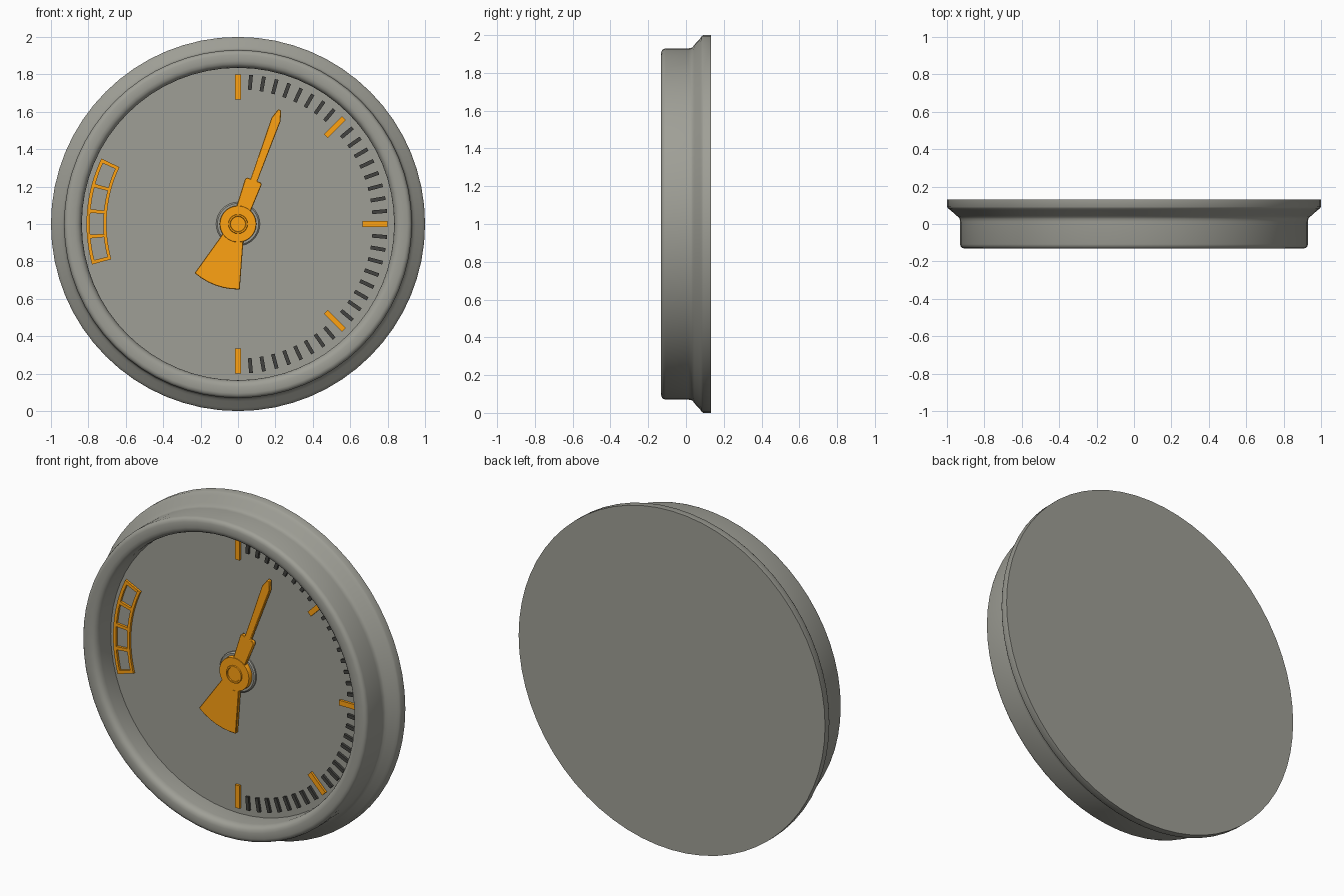
import bpy, bmesh, math
from math import sin, cos, radians, pi

if "Cube" in bpy.data.objects:
    bpy.data.objects.remove(bpy.data.objects["Cube"])

CZ = 1.0  # height of the gauge axis


def material(name, colour):
    m = bpy.data.materials.new(name)
    m.diffuse_color = colour
    m.use_nodes = True
    m.node_tree.nodes["Principled BSDF"].inputs["Base Color"].default_value = m.diffuse_color
    return m


ORANGE = material("orange", (1.0, 0.36, 0.006, 1))
DARK = material("dark_grey", (0.055, 0.055, 0.05, 1))
GREY = material("warm_grey", (0.345, 0.345, 0.305, 1))


def finish(name, bm, mat=None, angle=40):
    bmesh.ops.recalc_face_normals(bm, faces=bm.faces)
    me = bpy.data.meshes.new(name)
    bm.to_mesh(me)
    bm.free()
    ob = bpy.data.objects.new(name, me)
    bpy.context.collection.objects.link(ob)
    if mat:
        me.materials.append(mat)
    bpy.ops.object.select_all(action='DESELECT')
    ob.select_set(True)
    bpy.context.view_layer.objects.active = ob
    bpy.ops.object.shade_smooth_by_angle(angle=radians(angle))
    return ob


def lathe(name, profile, segs, mat=None):
    """Spin (radius, y) points around the gauge axis; the two ends at radius 0 become flat caps."""
    bm = bmesh.new()
    rings = [[bm.verts.new((r * sin(2 * pi * i / segs), y, CZ + r * cos(2 * pi * i / segs)))
              for i in range(segs)] for r, y in profile if r > 0]
    bm.faces.new(rings[0])
    bm.faces.new(rings[-1])
    for a, b in zip(rings, rings[1:]):
        for i in range(segs):
            j = (i + 1) % segs
            bm.faces.new((a[i], a[j], b[j], b[i]))
    return finish(name, bm, mat)


def turn(u, v, deg):
    """Point u across, v outward, turned clockwise from the top of the dial."""
    a = radians(deg)
    return (u * cos(a) + v * sin(a), CZ - u * sin(a) + v * cos(a))


def prism(bm, pts, y0, y1):
    front = [bm.verts.new((x, y0, z)) for x, z in pts]
    back = [bm.verts.new((x, y1, z)) for x, z in pts]
    bm.faces.new(front)
    bm.faces.new(back[::-1])
    n = len(pts)
    for i in range(n):
        j = (i + 1) % n
        bm.faces.new((front[i], front[j], back[j], back[i]))


def bar(bm, deg, r0, r1, width, y0=-0.008, y1=0.01):
    h = width / 2
    prism(bm, [turn(u, v, deg) for u, v in ((-h, r0), (h, r0), (h, r1), (-h, r1))], y0, y1)


def arc(bm, r0, r1, a0, a1, steps=16):
    angles = [a0 + (a1 - a0) * i / steps for i in range(steps + 1)]
    pts = [turn(0, r1, a) for a in angles] + [turn(0, r0, a) for a in reversed(angles)]
    prism(bm, pts, -0.008, 0.01)


# Housing: back flange, side wall, rounded bezel and recessed dial
lathe("housing", [
    (1.0, 0.132), (1.0, 0.092), (0.994, 0.083), (0.982, 0.075), (0.95, 0.045),
    (0.938, 0.037), (0.932, 0.027), (0.93, 0.012),
    (0.93, -0.108), (0.926, -0.12), (0.918, -0.128), (0.905, -0.132), (0.872, -0.132),
    (0.856, -0.128), (0.845, -0.119), (0.838, -0.106), (0.835, -0.09), (0.835, 0.006)],
    64, GREY)

# Scale marks
bm = bmesh.new()
for k in range(5):
    bar(bm, 45 * k, 0.665, 0.80, 0.03)
finish("major_ticks", bm, ORANGE)

bm = bmesh.new()
for k in range(37):
    if k % 9:
        bar(bm, 5 * k, 0.72, 0.80, 0.02)
finish("minor_ticks", bm, DARK)

# Ladder-shaped zone marker on the left
bm = bmesh.new()
A0, A1 = 254.5, 295.6
arc(bm, 0.792, 0.81, A0, A1)
arc(bm, 0.703, 0.72, A0, A1)
for k in range(5):
    a = A0 + 0.7 + (A1 - A0 - 1.4) * k / 4
    arc(bm, 0.72, 0.792, a - 0.7, a + 0.7, 1)
finish("zone_marker", bm, ORANGE)

# Pivot between the dial and the needle
lathe("pivot", [(0.117, 0.01), (0.117, -0.002), (0.11, -0.008)], 32, GREY)

# Needle: stepped pointer, mirrored, with a fan-shaped tail
side = [(0.008, 0.65), (0.026, 0.595), (0.019, 0.25), (0.040, 0.25), (0.047, 0.24),
        (0.040, 0.09), (0.058, -0.075)]
fan = [(0.35 * sin(radians(a)), -0.35 * cos(radians(a)))
       for a in (21.5, 14.3, 7.2, 0, -7.2, -14.3, -21.5)]
outline = side + fan + [(-u, v) for u, v in reversed(side)]
bm = bmesh.new()
prism(bm, [turn(u, v, 20) for u, v in outline], -0.034, -0.012)
needle = finish("needle", bm, ORANGE)
bev = needle.modifiers.new("soft_edges", 'BEVEL')
bev.width = 0.003
bev.segments = 1

# Needle hub with a raised centre ring
lathe("needle_hub", [(0.098, 0.004), (0.098, -0.033), (0.096, -0.036),
                     (0.052, -0.036), (0.05, -0.042), (0.042, -0.042),
                     (0.040, -0.037)], 32, ORANGE)
